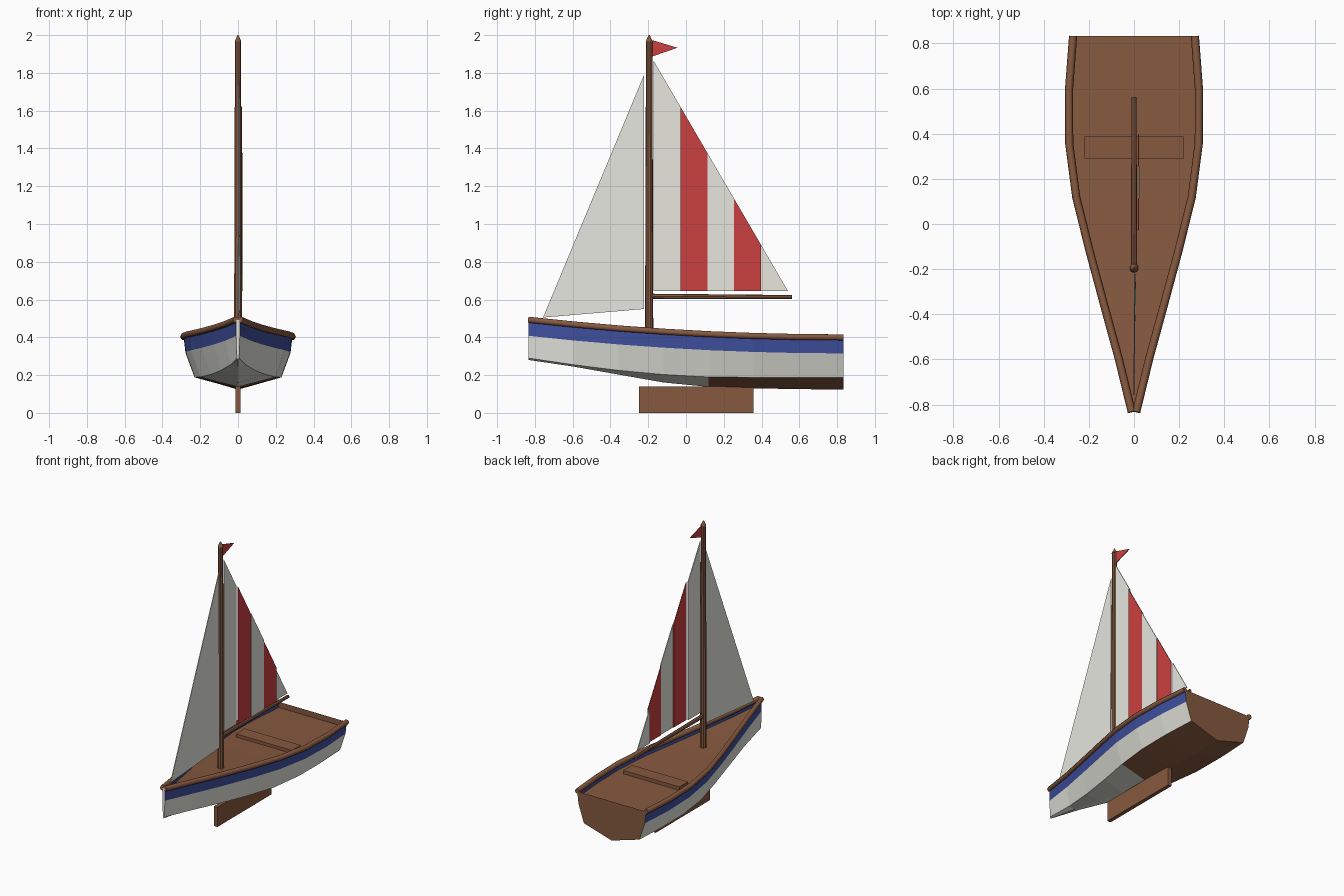
import bpy, bmesh, math
from mathutils import Vector

if "Cube" in bpy.data.objects:
    bpy.data.objects.remove(bpy.data.objects["Cube"])


def material(name, rgb):
    m = bpy.data.materials.new(name)
    m.diffuse_color = (*rgb, 1)
    m.use_nodes = True
    m.node_tree.nodes["Principled BSDF"].inputs["Base Color"].default_value = m.diffuse_color
    return m


WHITE = material("off_white", (0.8, 0.8, 0.74))
RED = material("red", (0.6, 0.05, 0.05))
BLUE = material("navy_blue", (0.05, 0.08, 0.35))
WOOD = material("brown_wood", (0.24, 0.1, 0.05))


def mesh_object(name, verts, faces, mats):
    me = bpy.data.meshes.new(name)
    me.from_pydata(verts, [], faces)
    for m in mats:
        me.materials.append(m)
    ob = bpy.data.objects.new(name, me)
    bpy.context.collection.objects.link(ob)
    return ob


def box(name, lo, hi, mat):
    bpy.ops.mesh.primitive_cube_add(size=1, location=[(a + b) / 2 for a, b in zip(lo, hi)])
    ob = bpy.context.object
    ob.name = name
    ob.scale = [b - a for a, b in zip(lo, hi)]
    ob.data.materials.append(mat)


def spar(name, start, end, r1, r2, mat, sides=10):
    a, b = Vector(start), Vector(end)
    bpy.ops.mesh.primitive_cone_add(vertices=sides, radius1=r1, radius2=r2,
                                    depth=(b - a).length, location=(a + b) / 2)
    ob = bpy.context.object
    ob.name = name
    ob.rotation_euler = (b - a).to_track_quat('Z', 'Y').to_euler()
    ob.data.materials.append(mat)


def cloth(name, yz, xs, mat):
    # thin sail or flag panel in the y-z plane
    ob = mesh_object(name, [(x, y, z) for x, (y, z) in zip(xs, yz)],
                     [tuple(range(len(yz)))], [mat])
    mod = ob.modifiers.new("thickness", 'SOLIDIFY')
    mod.thickness = 0.005
    mod.offset = 0


# Hull stations from bow to stern
HALF = 0.833
N = 8
ys = [-HALF + 2 * HALF * i / (N - 1) for i in range(N)]
beam = [0.01, 0.068, 0.133, 0.197, 0.256, 0.287, 0.288, 0.27]
chine_w = [0.006, 0.04, 0.09, 0.145, 0.2, 0.228, 0.23, 0.218]
chine_z = [0.29, 0.255, 0.225, 0.203, 0.19, 0.188, 0.188, 0.188]
keel_z = [0.28, 0.245, 0.203, 0.161, 0.138, 0.13, 0.126, 0.123]
sheer = [0.4 + 0.093 * ((HALF - y) / (2 * HALF)) ** 2 for y in ys]

# Hull skin: blue band, white sides, wooden aft bottom and transom
verts, faces, slots = [], [], []
for y, b, cw, cz, kz, s in zip(ys, beam, chine_w, chine_z, keel_z, sheer):
    half = [(b, s), (b * 0.965, s - 0.085), (cw, cz)]
    ring = half + [(0, kz)] + [(-x, z) for x, z in reversed(half)]
    verts += [(x, y, z) for x, z in ring]
for i in range(N - 1):
    for j in range(6):
        a = i * 7 + j
        faces.append((a, a + 1, a + 8, a + 7))
        slots.append(1 if j in (0, 5) else 2 if j in (2, 3) and i >= 4 else 0)
faces += [tuple(range(7)), tuple(range((N - 1) * 7, N * 7))]
slots += [0, 2]
hull = mesh_object("hull", verts, faces, [WHITE, BLUE, WOOD])
for p, s in zip(hull.data.polygons, slots):
    p.material_index = s
bm = bmesh.new()
bm.from_mesh(hull.data)
bmesh.ops.recalc_face_normals(bm, faces=bm.faces)
bm.to_mesh(hull.data)
bm.free()

# Deck sunk below the rail
dv = [(sx * b * 0.975, y, s - 0.04) for y, b, s in zip(ys, beam, sheer) for sx in (-1, 1)]
mesh_object("deck", dv, [(2 * i, 2 * i + 1, 2 * i + 3, 2 * i + 2) for i in range(N - 1)], [WOOD])

# Rails along both sheer lines
for side, sx in (("right", 1), ("left", -1)):
    cu = bpy.data.curves.new(side + "_rail", 'CURVE')
    cu.dimensions = '3D'
    cu.bevel_depth = 0.018
    cu.bevel_resolution = 1
    cu.use_fill_caps = True
    sp = cu.splines.new('POLY')
    sp.points.add(N - 1)
    for p, y, b, s in zip(sp.points, ys, beam, sheer):
        p.co = (sx * b, y, s, 1)
    cu.materials.append(WOOD)
    ob = bpy.data.objects.new(side + "_rail", cu)
    bpy.context.collection.objects.link(ob)
    bpy.ops.object.select_all(action='DESELECT')
    ob.select_set(True)
    bpy.context.view_layer.objects.active = ob
    bpy.ops.object.convert(target='MESH')

# Keel and seat
box("keel", (-0.0135, -0.25, 0), (0.0135, 0.358, 0.14), WOOD)
box("seat", (-0.22, 0.29, 0.365), (0.22, 0.388, 0.392), WOOD)

# Mast, its pointed cap, and boom
MAST_Y = -0.195
spar("mast", (0, MAST_Y, 0.38), (0, MAST_Y, 1.965), 0.022, 0.017, WOOD)
spar("mast_cap", (0, MAST_Y, 1.965), (0, MAST_Y, 2.0), 0.019, 0.003, WOOD)
spar("boom", (0, MAST_Y, 0.617), (0, 0.562, 0.613), 0.014, 0.011, WOOD, 8)

# Main sail: five flat panels stepped sideways to suggest camber
Y0, Y1, FOOT, HEAD = -0.172, 0.54, 0.645, 1.865
for i in range(5):
    t0, t1 = i / 5, (i + 1) / 5
    ya, yb = Y0 + (Y1 - Y0) * t0, Y0 + (Y1 - Y0) * t1
    za, zb = HEAD + (FOOT - HEAD) * t0, HEAD + (FOOT - HEAD) * t1
    pts = [(ya, FOOT), (yb, FOOT), (yb, zb), (ya, za)]
    if i == 4:
        pts.pop(2)
    x = 0.024 * math.sin(math.pi * (t0 + t1) / 2)
    cloth(f"main_sail_panel_{i + 1}", pts, [x] * 4, RED if i % 2 else WHITE)

# Jib and flag
cloth("jib_sail", [(-0.757, 0.505), (-0.222, 0.55), (-0.222, 1.79)], [0, 0.008, 0.004], WHITE)
cloth("flag", [(-0.178, 1.887), (-0.045, 1.933), (-0.178, 1.973)], [0, 0, 0], RED)
